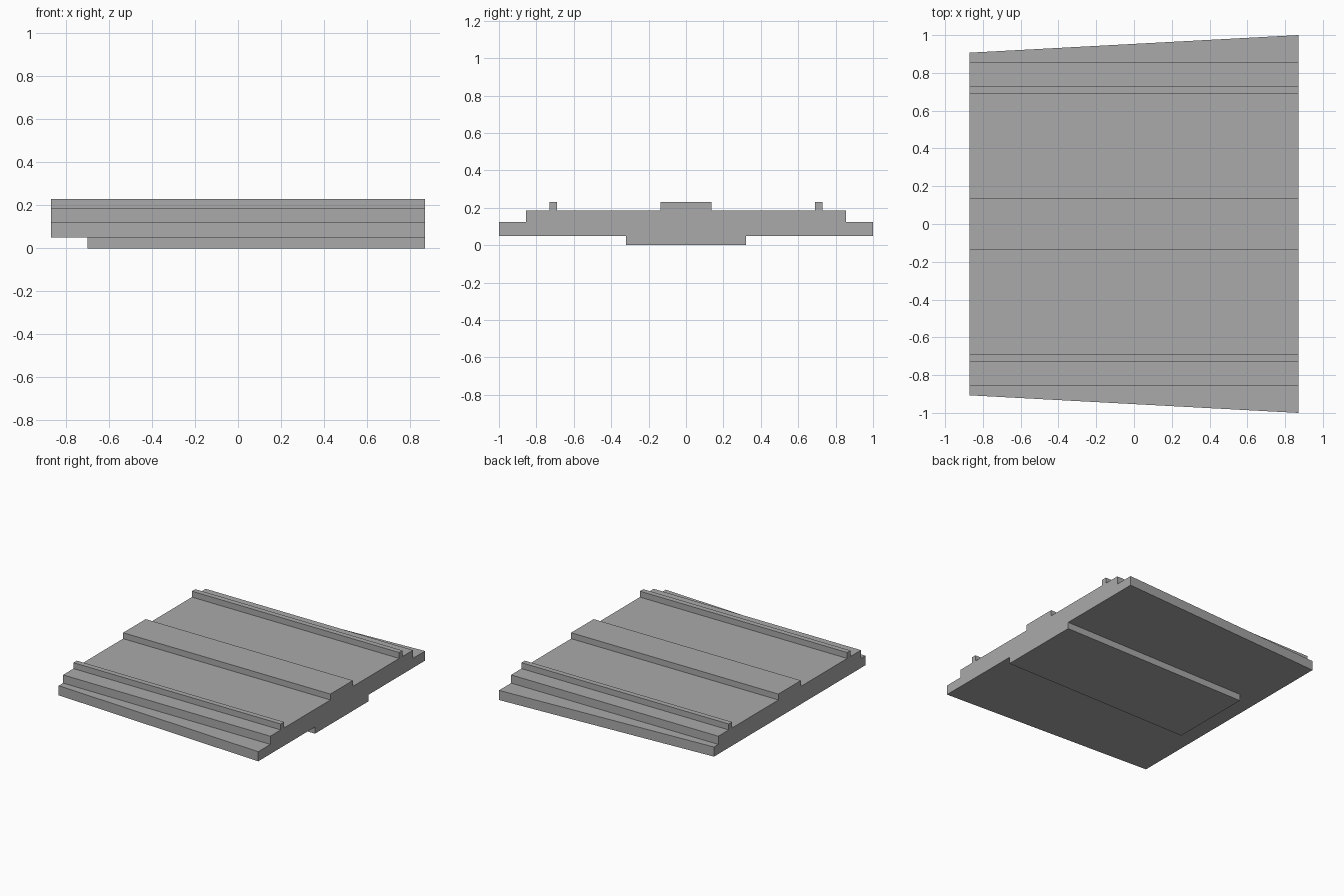
import bpy, bmesh

old = bpy.data.objects.get("Cube")
if old:
    bpy.data.objects.remove(old, do_unlink=True)

HALF_LEN = 0.87      # half length along x
NARROW = 0.907       # half width at the narrow end
WIDE = 1.0           # half width at the wide end

grey = bpy.data.materials.new("plain grey")
grey.use_nodes = True
COLOUR = (0.40, 0.40, 0.40, 1)
grey.diffuse_color = COLOUR
grey.node_tree.nodes["Principled BSDF"].inputs["Base Color"].default_value = COLOUR


def extrude_profile(name, half, x0, x1):
    """Mirror a half profile of (y, z) points and extrude it along x."""
    profile = half + [(-y, z) for y, z in reversed(half)]
    bm = bmesh.new()
    face = bm.faces.new([bm.verts.new((x0, y, z)) for y, z in profile])
    moved = bmesh.ops.extrude_face_region(bm, geom=[face])["geom"]
    verts = [v for v in moved if isinstance(v, bmesh.types.BMVert)]
    bmesh.ops.translate(bm, verts=verts, vec=(x1 - x0, 0, 0))
    # The outermost edges narrow towards the -x end
    for v in bm.verts:
        if abs(v.co.y) >= WIDE - 0.001 and v.co.x < 0:
            v.co.y *= NARROW / WIDE
    bmesh.ops.recalc_face_normals(bm, faces=bm.faces)
    mesh = bpy.data.meshes.new(name)
    bm.to_mesh(mesh)
    bm.free()
    mesh.materials.append(grey)
    obj = bpy.data.objects.new(name, mesh)
    bpy.context.collection.objects.link(obj)
    return obj


# Stepped slab with a centre ridge and two narrow rails
BASE, STEP, DECK, RIDGE = 0.05, 0.123, 0.185, 0.23
slab = extrude_profile("stepped_slab", [
    (WIDE, BASE), (WIDE, STEP), (0.855, STEP), (0.855, DECK),
    (0.73, DECK), (0.73, RIDGE), (0.69, RIDGE), (0.69, DECK),
    (0.135, DECK), (0.135, RIDGE),
], -HALF_LEN, HALF_LEN)

# Underside pad, flush with the wide end, merged into the slab
pad = extrude_profile("underside_pad", [(0.32, 0), (0.32, 0.1)], -0.70, HALF_LEN)
pad.hide_render = True
union = slab.modifiers.new("merge_pad", 'BOOLEAN')
union.operation = 'UNION'
union.solver = 'EXACT'
union.object = pad
bpy.context.view_layer.objects.active = slab
bpy.ops.object.modifier_apply(modifier=union.name)
bpy.data.objects.remove(pad, do_unlink=True)
